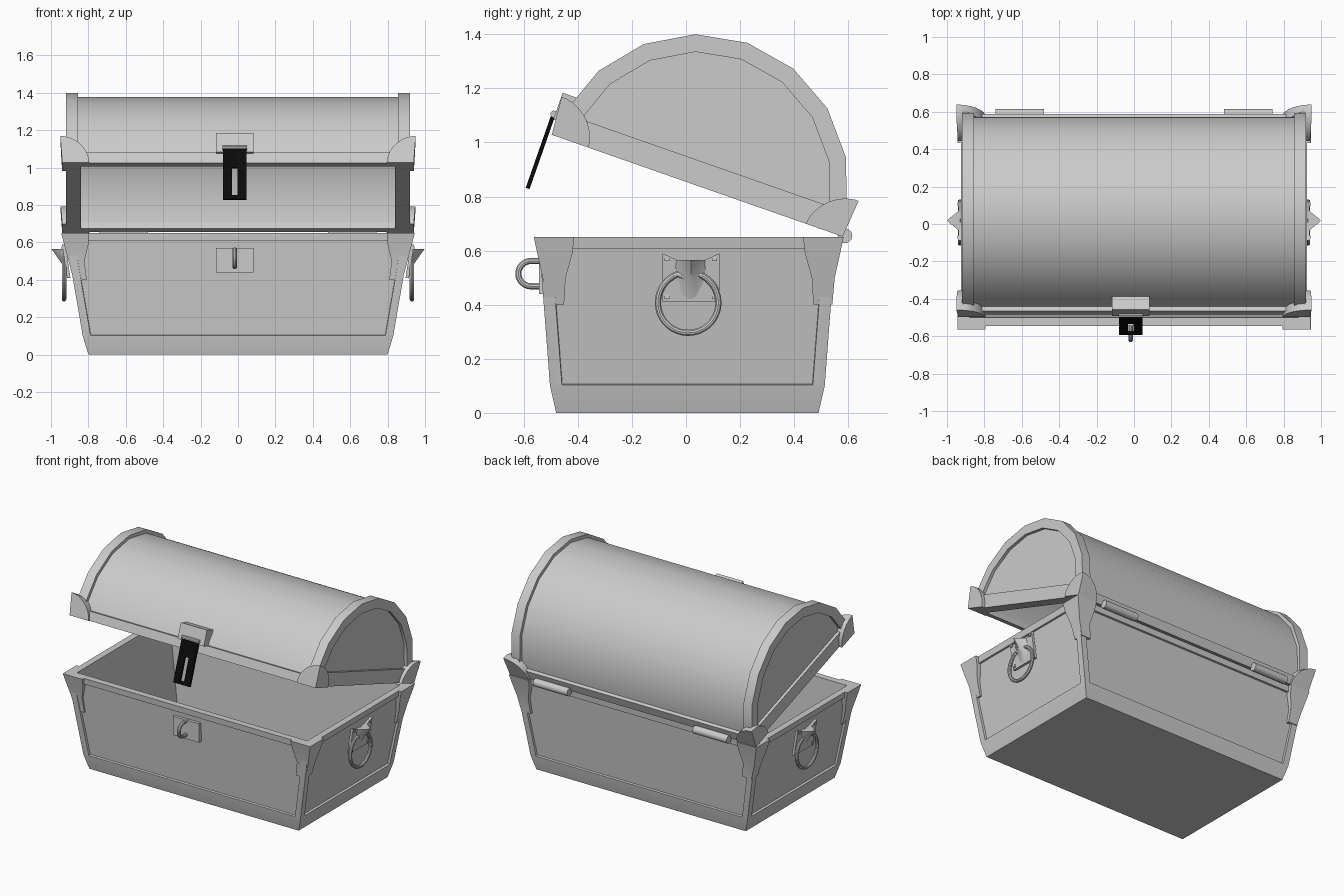
import bpy, bmesh, math
from mathutils import Matrix, Vector

if "Cube" in bpy.data.objects:
    bpy.data.objects.remove(bpy.data.objects["Cube"])


def material(name, rgb):
    m = bpy.data.materials.new(name)
    m.use_nodes = True
    m.diffuse_color = (*rgb, 1)
    m.node_tree.nodes["Principled BSDF"].inputs["Base Color"].default_value = (*rgb, 1)
    return m


GREY = material("plain grey", (0.6, 0.6, 0.6))
BLACK = material("black", (0.003, 0.003, 0.003))

# The lid is modelled closed, then swung open about the hinge line
RIM, HINGE_Y, MID_Y = 0.65, 0.57, 0.01
hinge = Matrix.Translation((0, HINGE_Y, RIM + 0.005))
OPEN = hinge @ Matrix.Rotation(math.radians(-19.3), 4, 'X') @ Matrix.Translation((0, -HINGE_Y, 0))


def finish(name, bm, mat=GREY, matrix=None, angle=30):
    bmesh.ops.recalc_face_normals(bm, faces=bm.faces)
    if matrix:
        bm.transform(matrix)
    me = bpy.data.meshes.new(name)
    bm.to_mesh(me)
    bm.free()
    me.materials.append(mat)
    ob = bpy.data.objects.new(name, me)
    bpy.context.collection.objects.link(ob)
    bpy.ops.object.select_all(action='DESELECT')
    ob.select_set(True)
    bpy.context.view_layer.objects.active = ob
    bpy.ops.object.shade_smooth_by_angle(angle=math.radians(angle))
    return ob


def loft(bm, rings, caps=True, closed=False):
    """Skin a list of point rings with quads."""
    vs = [[bm.verts.new(p) for p in r] for r in rings]
    pairs = list(zip(vs, vs[1:])) + ([(vs[-1], vs[0])] if closed else [])
    for a, b in pairs:
        for i in range(len(a)):
            j = (i + 1) % len(a)
            bm.faces.new((a[i], a[j], b[j], b[i]))
    if caps and not closed:
        bm.faces.new(vs[0])
        bm.faces.new(vs[-1])


def block(bm, x0, x1, y0, y1, z0, z1):
    loft(bm, [[(x0, y0, z), (x1, y0, z), (x1, y1, z), (x0, y1, z)] for z in (z0, z1)])


def tube(bm, path, r, sides=10):
    """Round rod that follows a path."""
    path = [Vector(p) for p in path]
    rings = []
    for i, p in enumerate(path):
        t = (path[min(i + 1, len(path) - 1)] - path[max(i - 1, 0)]).normalized()
        a = Vector((1, 0, 0)) if abs(t.x) < 0.9 else Vector((0, 1, 0))
        a = (a - t * a.dot(t)).normalized()
        b = t.cross(a)
        rings.append([p + r * (a * math.cos(k * math.tau / sides) + b * math.sin(k * math.tau / sides))
                      for k in range(sides)])
    loft(bm, rings)


# Chest body: open tapered box with a plinth and recessed side panels
def rect(hx, hy, z):
    c = 0.005
    return [(-hx, c - hy, z), (hx, c - hy, z), (hx, c + hy, z), (-hx, c + hy, z)]


bm = bmesh.new()
loft(bm, [rect(0.80, 0.485, 0), rect(0.83, 0.508, 0.1), rect(0.925, 0.55, RIM),
          rect(0.88, 0.505, RIM), rect(0.79, 0.465, 0.05)])
bm.normal_update()
bmesh.ops.recalc_face_normals(bm, faces=bm.faces)
panels = [f for f in bm.faces if 0.3 < f.calc_center_median().z < 0.45
          and max(v.co.z for v in f.verts) == max(v.co.z for v in bm.verts)
          and min(v.co.z for v in f.verts) > 0.08]
bmesh.ops.inset_individual(bm, faces=panels, thickness=0.065)
for f in panels:
    n = f.normal
    slope = (Vector((0, 0, 1)) - n * n.z).normalized()
    for v in f.verts:
        if v.co.z < 0.3:
            v.co -= slope * ((v.co.z - 0.103) / slope.z)
bmesh.ops.inset_individual(bm, faces=panels, thickness=0.002, depth=-0.015)
finish("chest_body", bm, angle=10)


# Corner guards: L-shaped sections stacked into tapering caps
def corner_guard(name, levels, sx, sy, matrix=None):
    bm = bmesh.new()
    rings = []
    for z, x, y, arm, t in levels:
        t = min(t, arm * 0.6)
        pts = [(x, y), (x - arm, y), (x - arm, y - t), (x - t, y - t), (x - t, y - arm), (x, y - arm)]
        rings.append([(sx * px, MID_Y + sy * py, z) for px, py in pts])
    loft(bm, rings)
    finish(name, bm, matrix=matrix, angle=35)


body_levels = [(0.4, 0.879, 0.531, 0.07, 0.02), (0.5, 0.906, 0.54, 0.085, 0.03),
               (0.59, 0.93, 0.56, 0.13, 0.045), (RIM, 0.945, 0.573, 0.15, 0.06)]
R = 0.145
lid_levels = []
for k in range(8):
    a = math.radians(k * 12)
    lid_levels.append((R * math.sin(a), 0.94 + 0.01 * math.sin(a), 0.57 + 0.012 * math.sin(a),
                       R * math.cos(a), 0.05))
for sx, side in ((1, "left"), (-1, "right")):
    for sy, end in ((1, "back"), (-1, "front")):
        corner_guard(f"body_corner_{end}_{side}", body_levels, sx, sy)
        corner_guard(f"lid_corner_{end}_{side}", lid_levels, sx, sy, OPEN)


# Lid: curved barrel, raised end bands, recessed end panels and bottom rails
def arch(r, x, z0=0.0):
    angles = [math.radians(10 + 20 * k) for k in range(9)]
    pts = [(r + 0.005, z0)] + [(r * math.cos(a), max(z0, r * math.sin(a))) for a in angles]
    return [(x, MID_Y + y, z) for y, z in pts + [(-r - 0.005, z0)]]


def arch_shell(bm, outer, inner, x0, x1):
    loft(bm, [arch(outer, x0) + arch(inner, x0)[::-1], arch(outer, x1) + arch(inner, x1)[::-1]])


bm = bmesh.new()
arch_shell(bm, 0.537, 0.505, -0.87, 0.87)
finish("lid_barrel", bm, matrix=OPEN)

for s, side in ((1, "left"), (-1, "right")):
    bm = bmesh.new()
    arch_shell(bm, 0.56, 0.495, s * 0.855, s * 0.92)
    block(bm, s * 0.84, s * 0.92, MID_Y - 0.555, MID_Y + 0.555, 0, 0.09)
    finish(f"lid_band_{side}", bm, matrix=OPEN)
    bm = bmesh.new()
    loft(bm, [arch(0.515, s * 0.84, 0.01), arch(0.515, s * 0.9, 0.01)])
    finish(f"lid_end_{side}", bm, matrix=OPEN)

for s, end in ((1, "back"), (-1, "front")):
    bm = bmesh.new()
    block(bm, -0.86, 0.86, MID_Y + s * 0.505, MID_Y + s * 0.558, 0, 0.06)
    finish(f"lid_rail_{end}", bm, matrix=OPEN)

# Lock: plate and pivot on the lid, slotted hasp, plate and loop on the body
LX = -0.018
bm = bmesh.new()
block(bm, LX - 0.1, LX + 0.1, -0.573, -0.5, 0.055, 0.16)
tube(bm, [(LX - 0.066, -0.578, 0.075), (LX + 0.066, -0.578, 0.075)], 0.013)
finish("lid_lock_plate", bm, matrix=OPEN)

bm = bmesh.new()
for x0, x1, z0, z1 in ((-0.063, -0.015, -0.217, 0.07), (0.015, 0.063, -0.217, 0.07),
                       (-0.015, 0.015, -0.217, -0.195), (-0.015, 0.015, -0.04, 0.07)):
    block(bm, LX + x0, LX + x1, -0.586, -0.571, z0, z1)
finish("hasp", bm, BLACK, OPEN)

bm = bmesh.new()
block(bm, LX - 0.1, LX + 0.1, -0.543, -0.515, 0.44, 0.57)
finish("body_lock_plate", bm)
bm = bmesh.new()
bend = [math.radians(90 + 15 * k) for k in range(13)]
tube(bm, [(LX, -0.53, 0.562)] + [(LX, -0.573 + 0.047 * math.cos(a), 0.515 + 0.047 * math.sin(a))
                                for a in bend] + [(LX, -0.53, 0.468)], 0.012)
finish("lock_loop", bm)

# Hinge barrels
for s, side in ((1, "left"), (-1, "right")):
    bm = bmesh.new()
    tube(bm, [(s * 0.48, 0.588, 0.655), (s * 0.74, 0.588, 0.655)], 0.027, 14)
    finish(f"hinge_{side}", bm)

# Side handles: riveted plate, pointed hook and open ring
HY = 0.018
for s, side in ((1, "left"), (-1, "right")):
    bm = bmesh.new()
    outline = [(-0.105, 0.41), (0.105, 0.41), (0.105, 0.59), (0.05, 0.565),
               (0, 0.56), (-0.05, 0.565), (-0.105, 0.59)]
    loft(bm, [[(s * (0.832 + 0.155 * z + off), HY + y, z) for y, z in outline] for off in (0, 0.018)])
    for y in (-0.088, 0.088):
        for z in (0.43, 0.57):
            x = 0.85 + 0.155 * z
            block(bm, s * (x - 0.01), s * (x + 0.006), HY + y - 0.009, HY + y + 0.009, z - 0.009, z + 0.009)
    finish(f"handle_plate_{side}", bm)

    bm = bmesh.new()
    rings = []
    for z, tip, half in ((0.42, 0.915, 0.075), (0.48, 0.938, 0.07), (0.53, 0.972, 0.065), (0.565, 0.998, 0.06)):
        base = 0.842 + 0.155 * z
        rings.append([(s * (base + (tip - base) * f), HY + half * w, z)
                      for w, f in ((-1, 0), (-0.6, 0.4), (-0.25, 0.8), (0, 1), (0.25, 0.8), (0.6, 0.4), (1, 0))])
    loft(bm, rings)
    finish(f"handle_hook_{side}", bm)

    bm = bmesh.new()
    ring = [math.radians(110 + 10 * k) for k in range(33)]
    path = [(s * 0.93, HY - 0.01 + 0.112 * math.cos(a), 0.408 + 0.112 * math.sin(a)) for a in ring]
    tube(bm, [(s * 0.93, HY - 0.02, 0.5)] + path + [(s * 0.93, HY + 0.01, 0.5)], 0.012)
    finish(f"handle_ring_{side}", bm)
